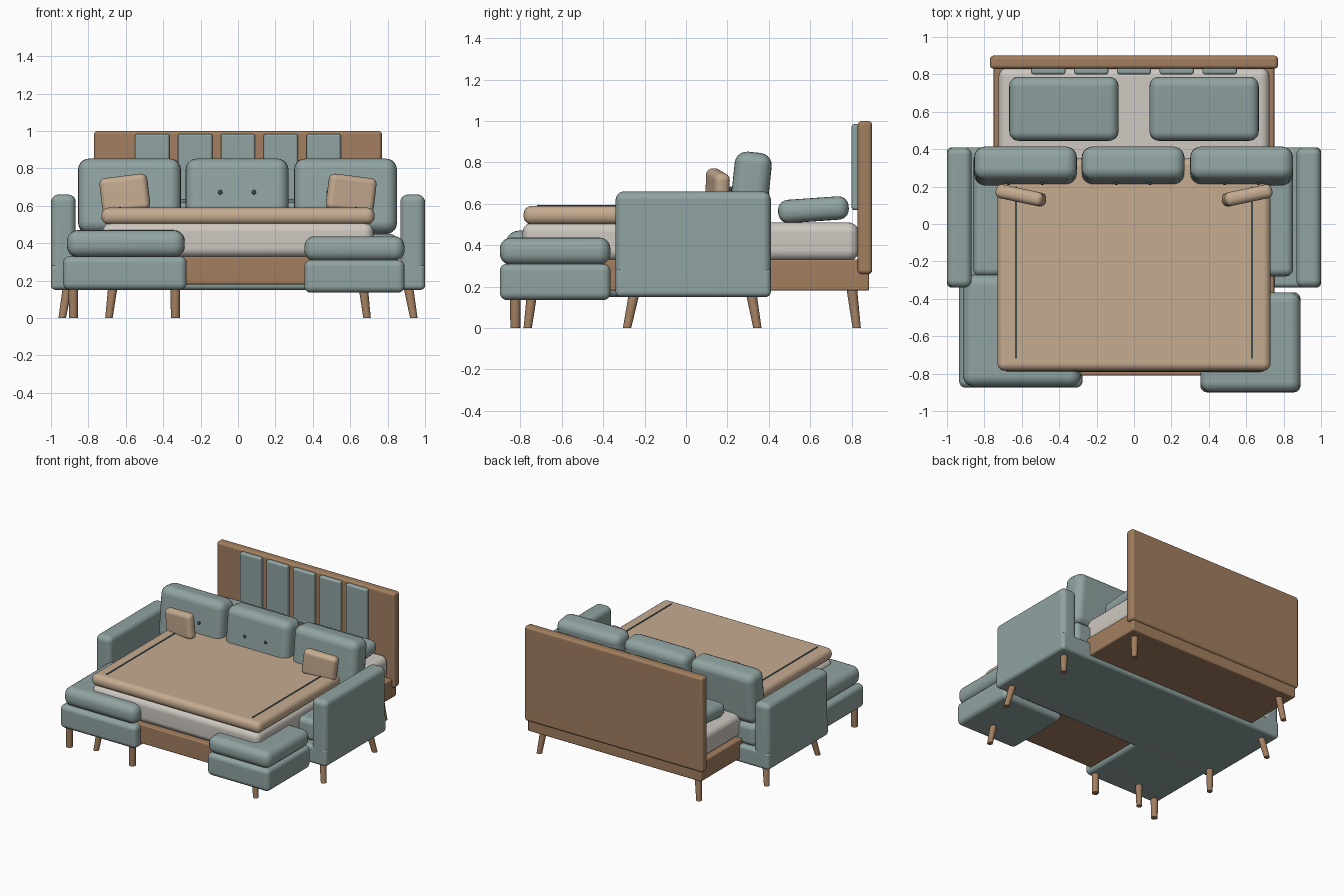
import bpy, bmesh
from math import radians
from mathutils import Vector, Matrix

cube = bpy.data.objects.get("Cube")
if cube:
    bpy.data.objects.remove(cube, do_unlink=True)


def material(name, rgb):
    m = bpy.data.materials.new(name)
    m.use_nodes = True
    m.diffuse_color = (*rgb, 1)
    bsdf = next(n for n in m.node_tree.nodes if n.type == "BSDF_PRINCIPLED")
    bsdf.inputs["Base Color"].default_value = (*rgb, 1)
    bsdf.inputs["Roughness"].default_value = 0.8
    return m


TEAL = material("sage teal fabric", (0.28, 0.37, 0.36))
WOOD = material("oak wood", (0.36, 0.21, 0.115))
BEIGE = material("beige blanket", (0.56, 0.41, 0.28))
CREAM = material("cream mattress", (0.62, 0.58, 0.53))
DARK = material("dark slate trim", (0.05, 0.075, 0.08))


def finish(bm, name, mat):
    mesh = bpy.data.meshes.new(name)
    bm.to_mesh(mesh)
    bm.free()
    mesh.materials.append(mat)
    ob = bpy.data.objects.new(name, mesh)
    bpy.context.collection.objects.link(ob)
    bpy.ops.object.select_all(action="DESELECT")
    ob.select_set(True)
    bpy.context.view_layer.objects.active = ob
    bpy.ops.object.shade_smooth_by_angle(angle=radians(35))
    return ob


def soft_box(name, mat, x, y, z, radius=0.0, rot=(0, 0, 0)):
    """Rounded box from (min, max) spans, turned about its own centre."""
    spans = (x, y, z)
    size = Vector([b - a for a, b in spans])
    bm = bmesh.new()
    bmesh.ops.create_cube(bm, size=1)
    bmesh.ops.scale(bm, vec=size, verts=bm.verts)
    if radius:
        bmesh.ops.bevel(bm, geom=bm.edges[:], offset=min(radius, min(size) * 0.48),
                        segments=5, profile=0.5, affect="EDGES")
    ob = finish(bm, name, mat)
    ob.location = [(a + b) / 2 for a, b in spans]
    ob.rotation_euler = [radians(a) for a in rot]
    if radius:
        ob.modifiers.new("even shading", "WEIGHTED_NORMAL").keep_sharp = True
    return ob


def leg(name, top, foot, r_top=0.026, r_foot=0.02):
    """Tapered leg, sheared so that it splays but stands flat."""
    top, foot = Vector(top), Vector(foot)
    bm = bmesh.new()
    bmesh.ops.create_cone(bm, cap_ends=True, segments=20, radius1=r_foot,
                          radius2=r_top, depth=top.z - foot.z)
    mid = (top + foot) / 2
    for v in bm.verts:
        v.co += foot if v.co.z < 0 else top
        v.co.z = foot.z if v.co.z < mid.z else top.z
    finish(bm, name, WOOD)


# Bed: headboard, frame, mattress and blanket
soft_box("headboard", WOOD, (-0.77, 0.77), (0.83, 0.90), (0.26, 1.0), 0.02)
for i in range(5):
    c = (i - 2) * 0.229
    soft_box(f"headboard_panel_{i + 1}", TEAL, (c - 0.092, c + 0.092),
             (0.80, 0.84), (0.57, 0.985), 0.014)
soft_box("bed_frame", WOOD, (-0.75, 0.75), (-0.81, 0.885), (0.18, 0.33), 0.01)
soft_box("mattress", CREAM, (-0.725, 0.725), (-0.79, 0.835), (0.325, 0.51), 0.05)
soft_box("blanket", BEIGE, (-0.73, 0.73), (-0.785, 0.35), (0.5, 0.59), 0.04)

# Sofa base, seat and chaise
soft_box("sofa_base", TEAL, (-1.0, 1.0), (-0.34, 0.41), (0.15, 0.29), 0.025)
soft_box("sofa_seat", TEAL, (-0.86, 0.85), (-0.28, 0.38), (0.28, 0.45), 0.04)
soft_box("chaise_base", TEAL, (-0.935, -0.275), (-0.875, -0.28), (0.15, 0.33), 0.035)
soft_box("chaise_cushion", TEAL, (-0.915, -0.285), (-0.87, -0.27), (0.325, 0.47), 0.06)

# Ottoman
soft_box("ottoman_base", TEAL, (0.355, 0.89), (-0.9, -0.365), (0.135, 0.31), 0.035)
soft_box("ottoman_cushion", TEAL, (0.355, 0.89), (-0.9, -0.365), (0.305, 0.437), 0.055)

# Back cushions with a pair of buttons each
for side, c in (("right", -0.58), ("middle", -0.005), ("left", 0.575)):
    soft_box(f"back_cushion_{side}", TEAL, (c - 0.275, c + 0.275),
             (0.22, 0.4), (0.45, 0.85), 0.06, (-6, 0, 0))
    for n, dx in enumerate((-0.09, 0.09)):
        bm = bmesh.new()
        bmesh.ops.create_uvsphere(bm, u_segments=14, v_segments=8, radius=0.012)
        bmesh.ops.scale(bm, vec=(1, 0.7, 1), verts=bm.verts)
        button = finish(bm, f"button_{side}_{n + 1}", DARK)
        button.location = (c + dx, 0.217, 0.672)

# Mirrored parts
for side, s in (("left", 1), ("right", -1)):
    def span(a, b):
        return tuple(sorted((s * a, s * b)))

    soft_box(f"sofa_arm_{side}", TEAL, span(0.868, 1.0), (-0.34, 0.41), (0.15, 0.66), 0.04)
    soft_box(f"bed_pillow_{side}", TEAL, span(0.083, 0.667), (0.445, 0.787),
             (0.515, 0.628), 0.05, (4, 0, 0))
    soft_box(f"throw_pillow_{side}", BEIGE, span(0.475, 0.735), (0.115, 0.19),
             (0.565, 0.76), 0.032, (0, 7 * s, 12 * s))
    soft_box(f"blanket_stripe_{side}", DARK, span(0.625, 0.636), (-0.72, 0.2), (0.587, 0.594))

    for end, y, d in (("front", -0.25, -0.035), ("back", 0.315, 0.03)):
        leg(f"sofa_leg_{end}_{side}", (s * 0.91, y, 0.17), (s * 0.94, y + d, 0))
    for end, y, d in (("front", -0.74, -0.025), ("back", 0.8, 0.025)):
        leg(f"bed_leg_{end}_{side}", (s * 0.665, y, 0.2), (s * 0.69, y + d, 0))

# Straight legs below the chaise
for name, x in (("outer", -0.88), ("inner", -0.335)):
    leg(f"chaise_leg_{name}", (x, -0.825, 0.17), (x, -0.825, 0), 0.026, 0.024)
